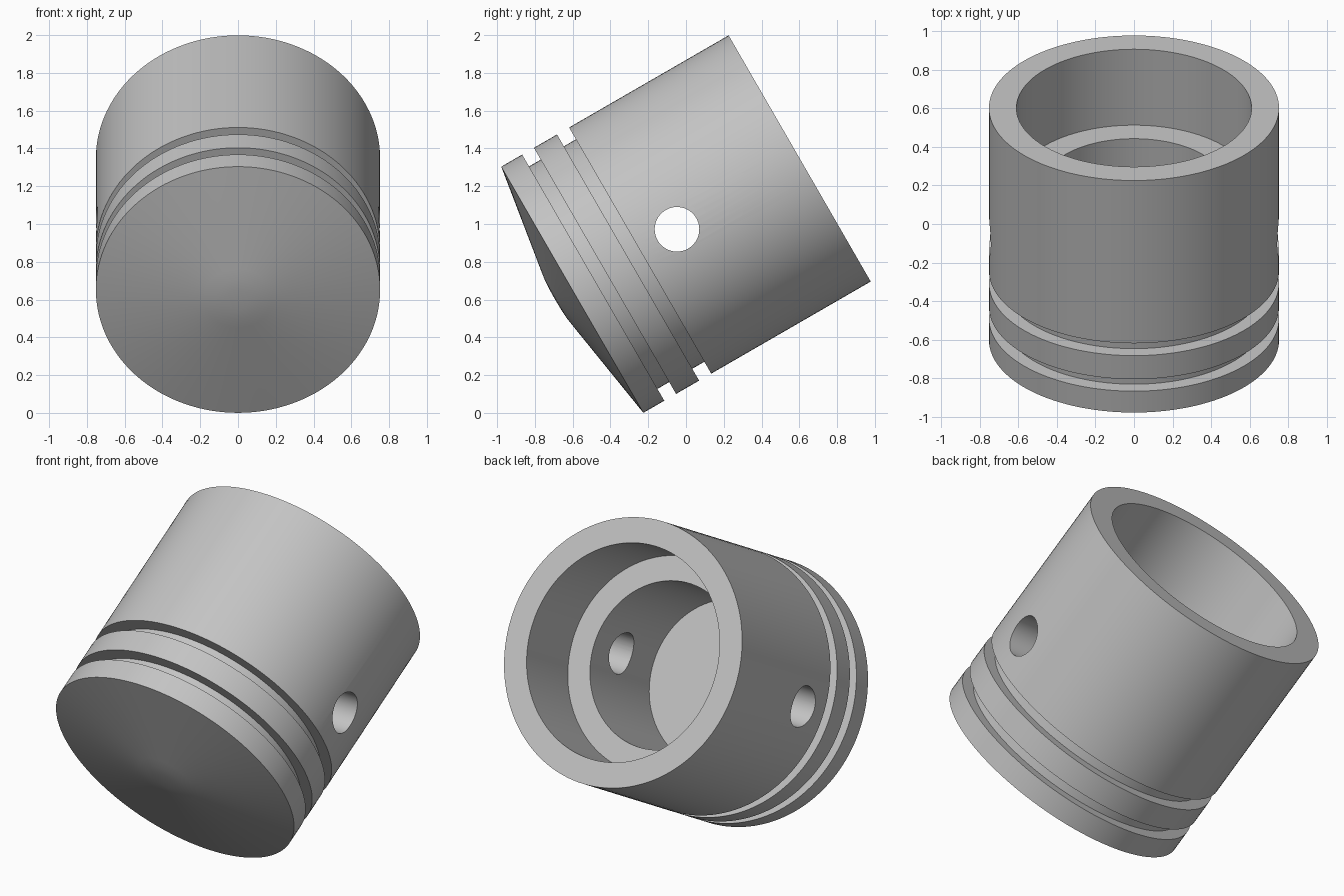
import bpy
import bmesh
import math
from mathutils import Matrix

cube = bpy.data.objects.get("Cube")
if cube:
    bpy.data.objects.remove(cube, do_unlink=True)

RADIUS = 0.7525
LENGTH = 1.39
GROOVE_RADIUS = 0.68
SEGMENTS = 128

# Single metal colour
metal = bpy.data.materials.new("grey metal")
metal.use_nodes = True
colour = (0.55, 0.55, 0.55, 1)
metal.diffuse_color = colour
metal.node_tree.nodes["Principled BSDF"].inputs["Base Color"].default_value = colour


def add_object(name, bm):
    mesh = bpy.data.meshes.new(name)
    bm.to_mesh(mesh)
    bm.free()
    mesh.materials.append(metal)
    obj = bpy.data.objects.new(name, mesh)
    bpy.context.collection.objects.link(obj)
    return obj


# Half section, from the tip of the crown round to the inside floor
profile = [(0, -0.105), (0.06, -0.104), (0.12, -0.1), (0.18, -0.091), (RADIUS, 0)]
for start, end in ((0.128, 0.2), (0.341, 0.415)):  # ring grooves
    profile += [(RADIUS, start), (GROOVE_RADIUS, start),
                (GROOVE_RADIUS, end), (RADIUS, end)]
profile += [(RADIUS, LENGTH), (0.61, LENGTH),      # open rim
            (0.61, 0.935), (0.47, 0.935),          # stepped bore
            (0.47, 0.28), (0, 0.28)]

# Piston body, spun about its axis
bm = bmesh.new()
verts = [bm.verts.new((r, 0, z)) for r, z in profile]
edges = [bm.edges.new(pair) for pair in zip(verts, verts[1:])]
bmesh.ops.spin(bm, geom=verts + edges, cent=(0, 0, 0), axis=(0, 0, 1),
               angle=math.tau, steps=SEGMENTS)
bmesh.ops.remove_doubles(bm, verts=bm.verts, dist=0.0001)
bmesh.ops.recalc_face_normals(bm, faces=bm.faces)
piston = add_object("piston_body", bm)

# Cross hole for the wrist pin
bm = bmesh.new()
bmesh.ops.create_cone(bm, cap_ends=True, segments=64, radius1=0.118,
                      radius2=0.118, depth=2,
                      matrix=Matrix.Translation((0, 0, 0.64))
                      @ Matrix.Rotation(math.pi / 2, 4, "Y"))
cutter = add_object("pin_hole_cutter", bm)
cutter.hide_render = True

hole = piston.modifiers.new("pin_hole", "BOOLEAN")
hole.operation = "DIFFERENCE"
hole.solver = "EXACT"
hole.object = cutter

bpy.ops.object.select_all(action="DESELECT")
piston.select_set(True)
bpy.context.view_layer.objects.active = piston
bpy.ops.object.modifier_apply(modifier=hole.name)
bpy.data.objects.remove(cutter, do_unlink=True)
bpy.ops.object.shade_smooth_by_angle(angle=math.radians(30))

# Tip the crown forward and down
piston.rotation_euler = (math.radians(-60), 0, 0)
piston.location = (0, -0.602, 0.652)
